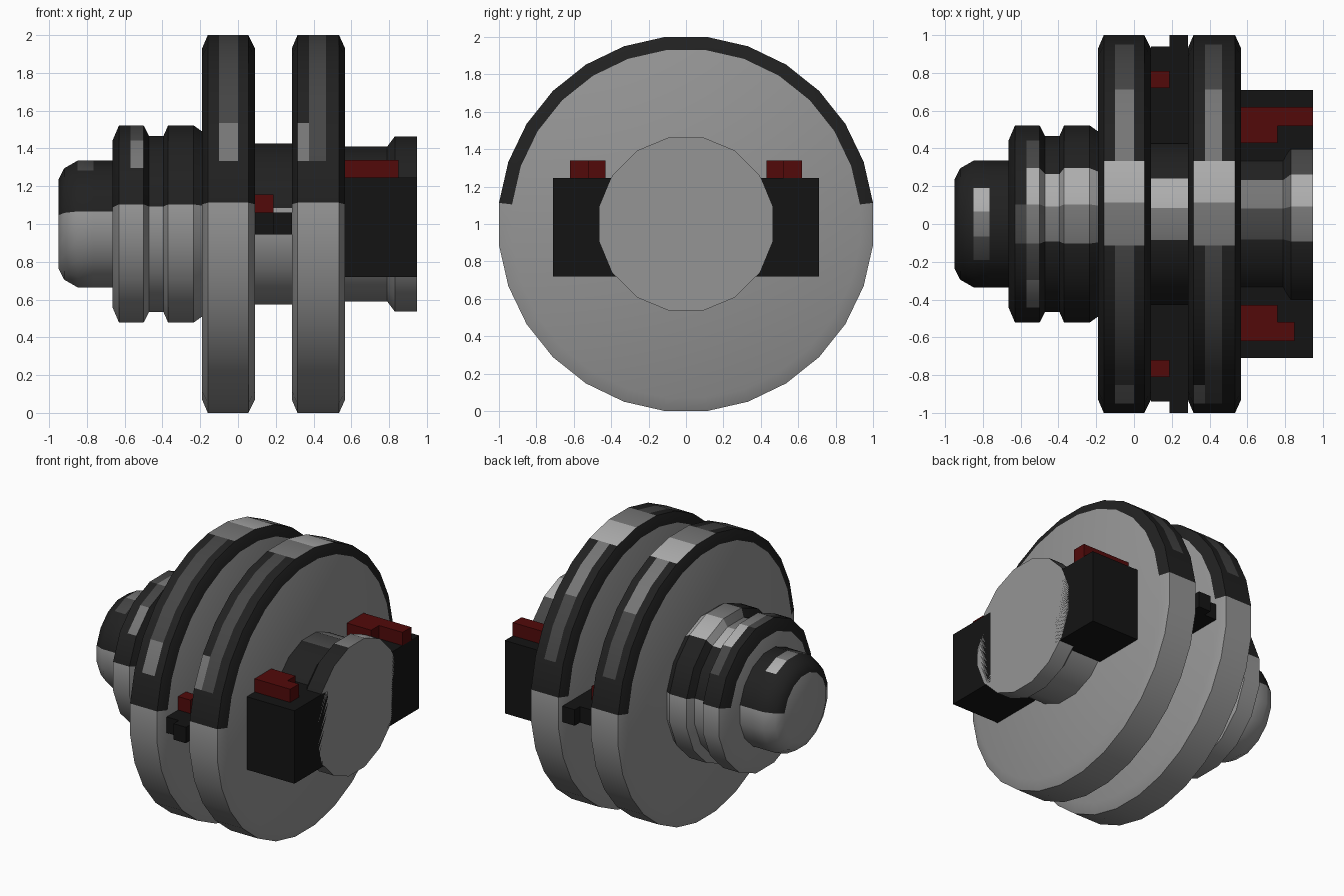
import bpy, bmesh, math

if "Cube" in bpy.data.objects:
    bpy.data.objects.remove(bpy.data.objects["Cube"])


def material(name, r, g, b):
    m = bpy.data.materials.new(name)
    m.diffuse_color = (r, g, b, 1)
    m.use_nodes = True
    m.node_tree.nodes["Principled BSDF"].inputs["Base Color"].default_value = m.diffuse_color
    return m


GREY = material("grey", 0.3, 0.3, 0.3)
DARK = material("dark", 0.015, 0.015, 0.015)
DIM = material("dim", 0.06, 0.06, 0.06)
MID = material("mid", 0.18, 0.18, 0.18)
LIGHT = material("light", 0.42, 0.42, 0.42)
BLACK = material("black", 0.007, 0.007, 0.007)
RED = material("red", 0.085, 0.003, 0.003)
TURNED = [GREY, DARK, DIM, MID, LIGHT]
BAND = {0: 3, 1: 4}      # material of the top faces, by face number from the top
PLAIN = {}               # all dark


def link(name, bm, mats):
    bmesh.ops.recalc_face_normals(bm, faces=bm.faces)
    me = bpy.data.meshes.new(name)
    bm.to_mesh(me)
    bm.free()
    for m in mats:
        me.materials.append(m)
    ob = bpy.data.objects.new(name, me)
    bpy.context.collection.objects.link(ob)
    return ob


def turned(name, profile, sides, base=BAND, patches={}):
    """Revolve (x, flat radius) points round the x axis at z = 1."""
    bm = bmesh.new()
    step = 2 * math.pi / sides
    rings = []
    for x, r in profile:
        r /= math.cos(step / 2)
        rings.append([bm.verts.new((x, r * math.sin((i + .5) * step),
                                    1 + r * math.cos((i + .5) * step)))
                      for i in range(sides)])
    for p, (a, b) in enumerate(zip(rings, rings[1:])):
        for i in range(sides):
            j = (i + 1) % sides
            k = j if j <= sides / 2 else j - sides
            f = bm.faces.new((a[i], a[j], b[j], b[i]))
            upper = abs(k) < sides / 4
            f.smooth = not upper
            if upper:   # dark, flat upper half with lighter worn patches
                f.material_index = patches.get(p, base).get(k, 1)
    bm.faces.new(rings[0])
    bm.faces.new(rings[-1])
    ob = link(name, bm, TURNED)
    ob.data.set_sharp_from_angle(angle=math.radians(35))


def box(bm, x0, x1, y0, y1, z0, z1):
    v = bmesh.ops.create_cube(bm, size=1)["verts"]
    for q in v:
        q.co = ((x0 + x1) / 2 + q.co.x * (x1 - x0),
                (y0 + y1) / 2 + q.co.y * (y1 - y0),
                (z0 + z1) / 2 + q.co.z * (z1 - z0))


def block(name, mat, *dims):
    bm = bmesh.new()
    for d in dims:
        box(bm, *d)
    link(name, bm, [mat])


# stepped shaft parts
turned("end_cap", [(-.95, .235), (-.92, .295), (-.85, .335), (-.765, .335), (-.66, .335)],
       16, PLAIN, {2: {-1: 2, 0: 3, 1: 4}})
turned("grooved_hub", [(-.665, .44), (-.63, .522), (-.57, .522), (-.50, .522), (-.47, .465),
                       (-.395, .465), (-.37, .522), (-.235, .522), (-.19, .49)], 16,
       BAND, {0: PLAIN, 1: {0: 2}, 2: {-2: 3, -1: 2, 0: 3, 1: 4, 2: 2}})
turned("middle_axle", [(.08, .427), (.295, .427)], 16)
turned("outer_shaft", [(.56, .41), (.79, .41), (.83, .463), (.947, .463)], 16,
       {0: 2, 1: 3}, {2: {0: 3, 1: 4, 2: 2}})

# two large bevelled discs with a patched strip on each rim
STRIP = {-5: 3, -4: 2, -3: 2, -2: 2, -1: 2, 0: 3, 1: 4, 2: 3, 3: 3, 4: 2, 5: 2}
RIM = {0: PLAIN, 4: PLAIN}
turned("left_disc", [(-.19, .93), (-.16, 1), (-.10, 1), (0, 1), (.055, 1), (.09, .93)],
       28, BAND, {**RIM, 2: STRIP})
turned("right_disc", [(.285, .93), (.315, 1), (.375, 1), (.465, 1), (.535, 1), (.567, .93)],
       28, BAND, {**RIM, 1: {-5: 3, 0: 3, 1: 4}, 2: {**STRIP, -5: 2}})

# side housings with L-shaped red tops
for side, s, reach in (("front", -1, .85), ("back", 1, .947)):
    def span(a, b):
        return tuple(sorted((s * a, s * b)))
    block(side + "_housing", BLACK, (.565, .947, *span(.33, .71), .72, 1.245))
    block(side + "_red_top", RED,
          (.565, .76, *span(.43, .52), 1.245, 1.34),
          (.565, reach, *span(.52, .62), 1.245, 1.34))
    # stepped bar and red button between the discs
    block(side + "_spacer_bar", BLACK,
          (.09, .285, *span(.38, .94), .945, 1.06),
          (.187, .285, *span(.94, 1.0), .945, 1.06))
    block(side + "_red_button", RED, (.09, .187, *span(.72, .81), 1.06, 1.157))
